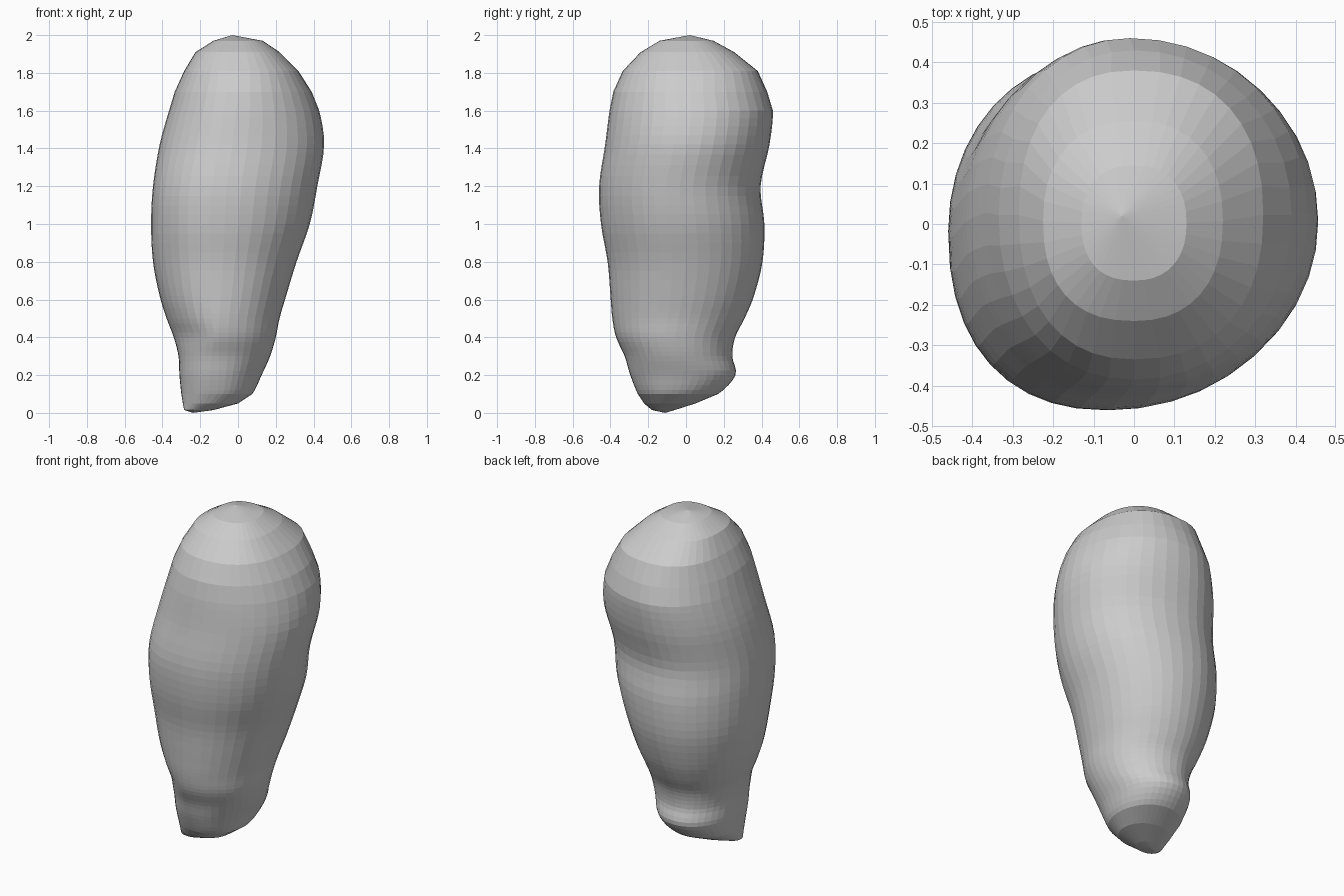
import bpy, bmesh
from math import cos, sin, pi

if "Cube" in bpy.data.objects:
    bpy.data.objects.remove(bpy.data.objects["Cube"])

# Body sections: height, left x, right x, front y, back y, ridge x, front-left corner fullness
SECTIONS = [
    (0.015, -0.285, -0.13, -0.18, -0.06, -0.21, 2.2),
    (0.05, -0.292, 0.00, -0.222, 0.05, -0.15, 2.3),
    (0.10, -0.30, 0.075, -0.255, 0.17, -0.11, 2.5),
    (0.20, -0.31, 0.125, -0.295, 0.262, -0.10, 2.5),
    (0.30, -0.315, 0.17, -0.325, 0.245, -0.10, 2.2),
    (0.40, -0.34, 0.20, -0.37, 0.26, -0.10, 1.75),
    (0.50, -0.378, 0.22, -0.39, 0.31, -0.10, 1.9),
    (0.62, -0.415, 0.255, -0.40, 0.36, -0.09, 2.1),
    (0.80, -0.45, 0.31, -0.415, 0.405, -0.08, 2.2),
    (1.00, -0.46, 0.38, -0.45, 0.415, -0.07, 2.3),
    (1.20, -0.45, 0.42, -0.46, 0.395, -0.06, 2.3),
    (1.42, -0.415, 0.456, -0.428, 0.442, -0.03, 2.2),
    (1.60, -0.365, 0.43, -0.405, 0.46, -0.01, 2.2),
    (1.70, -0.335, 0.39, -0.385, 0.43, 0.00, 2.2),
    (1.81, -0.285, 0.32, -0.335, 0.38, 0.00, 2.3),
    (1.91, -0.225, 0.22, -0.24, 0.255, 0.00, 2.4),
    (1.97, -0.13, 0.13, -0.14, 0.145, 0.00, 2.4),
]
SIDES = 40


def blend(p0, p1, p2, p3, t):
    """Smooth curve through neighbouring sections."""
    return [0.5 * (2 * b + (c - a) * t + (2 * a - 5 * b + 4 * c - d) * t * t
                   + (3 * b - a - 3 * c + d) * t ** 3)
            for a, b, c, d in zip(p0, p1, p2, p3)]


def ring(bm, sec):
    """One lopsided oval made of four quarter curves."""
    z, xl, xr, yf, yb, cx, corner = sec
    cy = yf + (yb - yf) * 0.5
    verts = []
    for i in range(SIDES):
        a = 2 * pi * i / SIDES
        c, s = cos(a), sin(a)
        n = corner if c < 0 and s < 0 else (2.3 if z > 1.75 else 2.05)
        rx = xr - cx if c > 0 else cx - xl
        ry = yb - cy if s > 0 else cy - yf
        px = abs(c) ** (2 / n) * (1 if c > 0 else -1)
        py = abs(s) ** (2 / n) * (1 if s > 0 else -1)
        verts.append(bm.verts.new((cx + rx * px, cy + ry * py, z)))
    return verts


# Lofted body: fine rings on the lower part, coarse facets on the crown
bm = bmesh.new()
rings = []
last = len(SECTIONS) - 1
for k in range(last):
    quad = [SECTIONS[min(max(k + o, 0), last)] for o in (-1, 0, 1, 2)]
    steps = 1 if SECTIONS[k][0] > 1.5 or k < 2 else 4
    for j in range(steps):
        rings.append(ring(bm, blend(*quad, j / steps)))
rings.append(ring(bm, SECTIONS[-1]))

for lo, hi in zip(rings, rings[1:]):
    for i in range(SIDES):
        j = (i + 1) % SIDES
        bm.faces.new((lo[i], lo[j], hi[j], hi[i]))

# Slanted foot tip and rounded crown
tip = bm.verts.new((-0.24, -0.11, 0.0))
crown = bm.verts.new((-0.03, 0.02, 2.0))
for i in range(SIDES):
    j = (i + 1) % SIDES
    bm.faces.new((tip, rings[0][j], rings[0][i]))
    bm.faces.new((crown, rings[-1][i], rings[-1][j]))

bmesh.ops.recalc_face_normals(bm, faces=bm.faces)
mesh = bpy.data.meshes.new("body")
bm.to_mesh(mesh)
bm.free()
body = bpy.data.objects.new("body", mesh)
bpy.context.collection.objects.link(body)
